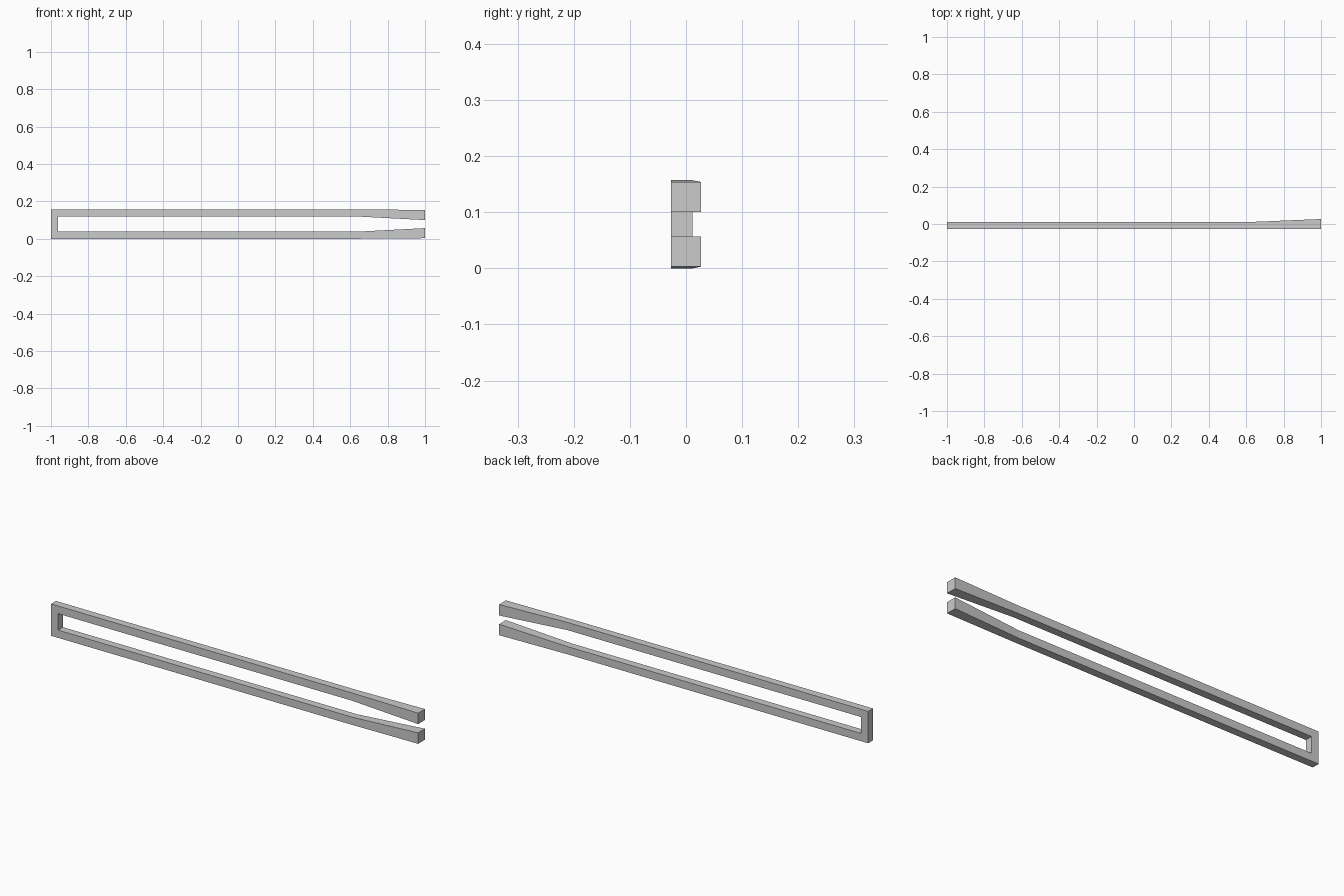
import bpy
import bmesh

cube = bpy.data.objects.get("Cube")
if cube:
    bpy.data.objects.remove(cube, do_unlink=True)

grey = bpy.data.materials.new("plain grey")
grey.use_nodes = True
colour = (0.6, 0.6, 0.6, 1)
grey.diffuse_color = colour
grey.node_tree.nodes["Principled BSDF"].inputs["Base Color"].default_value = colour

HEIGHT, BAR = 0.157, 0.038
FRONT, BACK, TIP_BACK = -0.0265, 0.0115, 0.0265
BEND, TIP_LOW, TIP_HIGH = 0.64, 0.003, 0.057

# Outline of the lower half: x, z, back y
lower = [
    (-1, 0, BACK), (BEND, 0, BACK), (1, TIP_LOW, TIP_BACK),
    (1, TIP_HIGH, TIP_BACK), (BEND, BAR, BACK), (BAR - 1, BAR, BACK),
]
# Mirrored for the upper half, giving one closed fork outline
upper = [(x, HEIGHT - z, y) for x, z, y in reversed(lower)]

bm = bmesh.new()
front = [[bm.verts.new((x, FRONT, z)) for x, z, y in half] for half in (lower, upper)]
back = [[bm.verts.new((x, y, z)) for x, z, y in half] for half in (lower, upper)]

# Front and back faces: base bar, straight arms and flared tips
for low, up in (front, back):
    bm.faces.new((low[0], low[5], up[0], up[5]))
    for half in (low, up[::-1]):
        bm.faces.new((half[0], half[1], half[4], half[5]))
        bm.faces.new((half[1], half[2], half[3], half[4]))

# Side walls around the whole outline
ring_f, ring_b = front[0] + front[1], back[0] + back[1]
for i in range(len(ring_f)):
    j = (i + 1) % len(ring_f)
    bm.faces.new((ring_f[i], ring_f[j], ring_b[j], ring_b[i]))

bmesh.ops.recalc_face_normals(bm, faces=bm.faces)
mesh = bpy.data.meshes.new("fork_bracket")
bm.to_mesh(mesh)
bm.free()
mesh.materials.append(grey)
bpy.context.collection.objects.link(bpy.data.objects.new("fork_bracket", mesh))
